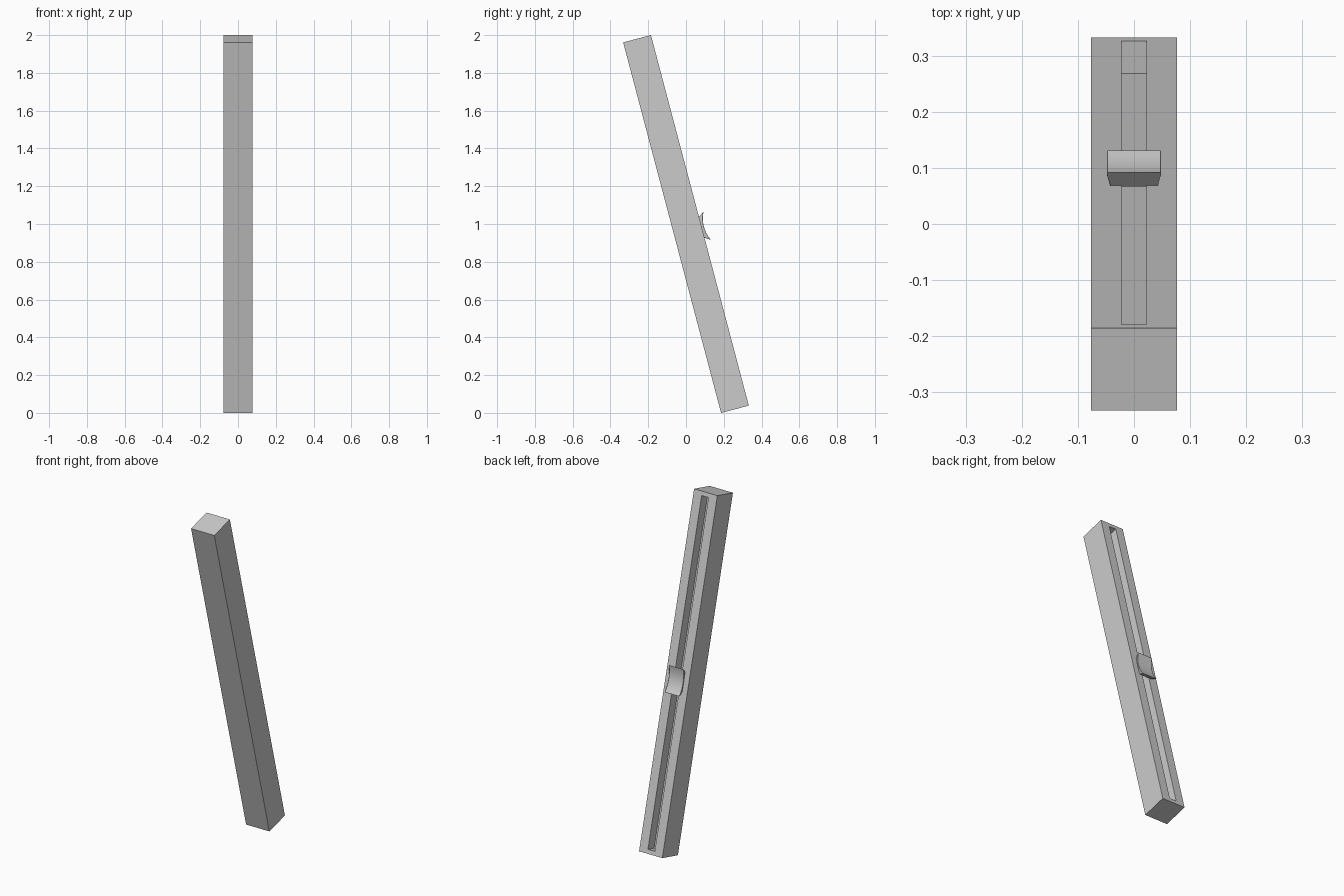
import bpy, bmesh, math
from mathutils import Matrix

if "Cube" in bpy.data.objects:
    bpy.data.objects.remove(bpy.data.objects["Cube"])

TILT = math.radians(14.8)
PLACE = Matrix.Translation((0, 0, 1)) @ Matrix.Rotation(TILT, 4, 'X')
L, T, W = 2.029, 0.152, 0.153        # rail length, thickness, width


def finish(name, bm):
    bmesh.ops.recalc_face_normals(bm, faces=bm.faces)
    mesh = bpy.data.meshes.new(name)
    bm.to_mesh(mesh)
    bm.free()
    ob = bpy.data.objects.new(name, mesh)
    ob.matrix_world = PLACE
    bpy.context.collection.objects.link(ob)
    return ob


# rail: box whose back face is inset into a long slot
bm = bmesh.new()
bmesh.ops.create_cube(bm, size=1, matrix=Matrix.Diagonal((W, T, L, 1)))
back = max(bm.faces, key=lambda f: f.calc_center_median().y)
slot = bmesh.ops.extrude_face_region(bm, geom=[back])
rim = [f for f in slot['geom'] if isinstance(f, bmesh.types.BMFace)][0]
for v in rim.verts:
    v.co.x = math.copysign(0.0225, v.co.x)
    v.co.z = math.copysign(0.99, v.co.z)
if back.is_valid:
    bm.faces.remove(back)
floor = bmesh.ops.extrude_face_region(bm, geom=[rim])
for v in floor['geom']:
    if isinstance(v, bmesh.types.BMVert):
        v.co.y -= 0.06
if rim.is_valid:
    bm.faces.remove(rim)
finish("slotted_rail", bm)

# slider grip: flared block with a concave outer face
bm = bmesh.new()
N, MID = 8, -0.038
rings = []
for i in range(N + 1):
    t = 2 * i / N - 1
    zo, zi = MID + 0.077 * t, MID + 0.055 * t
    yo = 0.088 + 0.018 * t * t
    rings.append([bm.verts.new(p) for p in (
        (-0.042, 0.073, zi), (0.042, 0.073, zi),
        (0.049, yo, zo), (-0.049, yo, zo))])
for a, b in zip(rings, rings[1:]):
    for k in range(4):
        j = (k + 1) % 4
        bm.faces.new((a[k], a[j], b[j], b[k]))
bm.faces.new(rings[0])
bm.faces.new(rings[-1])
grip = finish("slider_grip", bm)
bevel = grip.modifiers.new("soft_edges", 'BEVEL')
bevel.width = 0.002
bevel.segments = 2
bevel.limit_method = 'ANGLE'
bevel.angle_limit = math.radians(35)
bpy.context.view_layer.objects.active = grip
grip.select_set(True)
bpy.ops.object.shade_smooth_by_angle(angle=math.radians(35))
